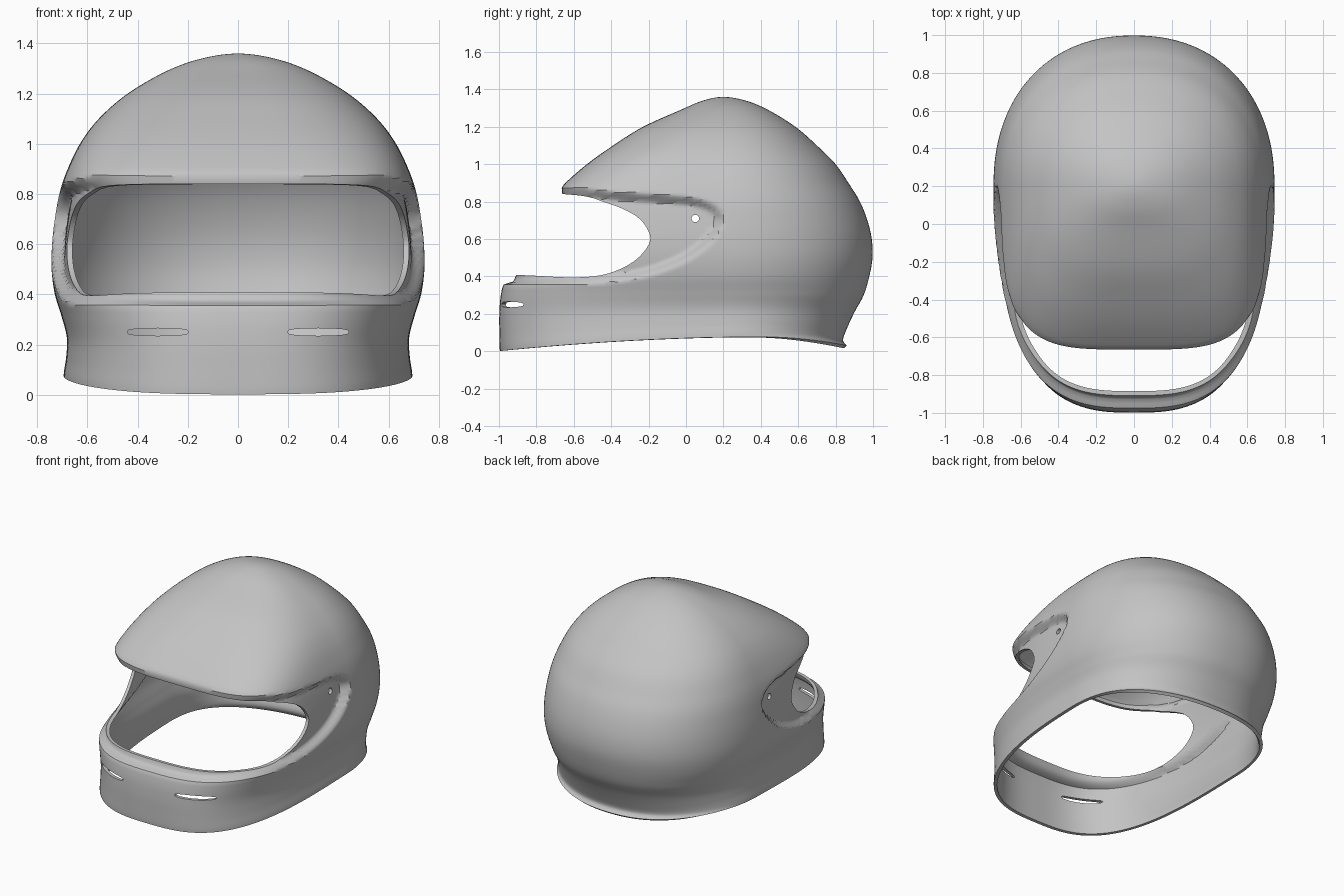
import bpy, bmesh, math
from mathutils import Vector

if "Cube" in bpy.data.objects:
    bpy.data.objects.remove(bpy.data.objects["Cube"], do_unlink=True)


def catmull(p0, p1, p2, p3, t):
    return [0.5 * (2 * b + (c - a) * t + (2 * a - 5 * b + 4 * c - d) * t * t
                   + (3 * b - a - 3 * c + d) * t ** 3)
            for a, b, c, d in zip(p0, p1, p2, p3)]


def smooth(keys, steps, tail=None):
    """Sample a smooth path through the keys."""
    k = [keys[0]] + list(keys) + [tail or keys[-1]]
    out = [catmull(*k[i:i + 4], s / steps) for i in range(len(keys) - 1) for s in range(steps)]
    return out + [list(keys[-1])]


def make_object(name, bm, material=None):
    mesh = bpy.data.meshes.new(name)
    bm.to_mesh(mesh)
    bm.free()
    obj = bpy.data.objects.new(name, mesh)
    bpy.context.collection.objects.link(obj)
    if material:
        mesh.materials.append(material)
    return obj


def prism(name, points, axis, start, end):
    """Extrude a closed outline along an axis to make a cutter."""
    bm = bmesh.new()
    face = bm.faces.new([bm.verts.new(p) for p in points])
    bmesh.ops.translate(bm, verts=bm.verts[:], vec=axis * start)
    ext = bmesh.ops.extrude_face_region(bm, geom=[face])
    new = [v for v in ext["geom"] if isinstance(v, bmesh.types.BMVert)]
    bmesh.ops.translate(bm, verts=new, vec=axis * (end - start))
    bmesh.ops.recalc_face_normals(bm, faces=bm.faces[:])
    obj = make_object(name, bm)
    obj.hide_render = True
    return obj


grey = bpy.data.materials.new("plain grey")
grey.use_nodes = True
grey.diffuse_color = (0.55, 0.55, 0.55, 1)
grey.node_tree.nodes["Principled BSDF"].inputs["Base Color"].default_value = grey.diffuse_color

# Shell levels: height, half width, front y, back y, front squareness
LEVELS = [
    (0, .695, -.995, .86, 2.9), (.03, .693, -.997, .84, 2.9), (.1, .685, -.998, .86, 2.9),
    (.2, .682, -.998, .90, 2.9), (.3, .70, -.99, .95, 2.9), (.4, .73, -.965, .98, 2.9),
    (.5, .743, -.92, .997, 3), (.6, .741, -.86, .993, 3.2), (.7, .73, -.79, .97, 3.4),
    (.8, .712, -.73, .93, 3.7), (.89, .683, -.655, .875, 4), (1, .63, -.53, .80, 3.6),
    (1.1, .555, -.39, .70, 3.2), (1.2, .44, -.23, .585, 2.8), (1.29, .285, -.03, .44, 2.5),
    (1.34, .145, .09, .32, 2.2), (1.36, 0, .2, .2, 2)]
MID_Y = .2

# Side outlines (y, z) of the visor recess and of the face opening
RECESS = smooth([(-1.4, .35), (-.95, .35), (-.6, .355), (-.4, .365), (-.2, .40), (0, .48),
                 (.14, .59), (.2, .70), (.16, .78), (.05, .825), (-.1, .84), (-.4, .86),
                 (-.65, .885), (-1.4, .89)], 4)
OPENING = smooth([(-1.4, .42), (-.9, .408), (-.6, .395), (-.42, .415), (-.28, .48),
                  (-.2, .57), (-.2, .64), (-.27, .725), (-.43, .795), (-.65, .84),
                  (-1.4, .86)], 6)
RECESS_DEPTH, RECESS_RAMP = .05, .045


def rim_height(y):
    return .077 - .04 * max(0, .4 - y) ** 1.9 - .22 * max(0, y - .4) ** 2


def recess_amount(y, z):
    """Zero outside the recess, ramping to one inside it."""
    inside, dist = False, 9
    for (ay, az), (by, bz) in zip(RECESS, RECESS[1:] + RECESS[:1]):
        if (az > z) != (bz > z) and y < ay + (z - az) * (by - ay) / (bz - az):
            inside = not inside
        dy, dz = by - ay, bz - az
        t = max(0, min(1, ((y - ay) * dy + (z - az) * dz) / (dy * dy + dz * dz)))
        dist = min(dist, math.hypot(y - ay - t * dy, z - az - t * dz))
    t = min(1, dist / RECESS_RAMP) if inside else 0
    return t * t * (3 - 2 * t)


# Helmet shell: stacked rounded sections closed at the crown
SEG = 240
z, w, f, b, n = LEVELS[-2]
rows = smooth(LEVELS, 7, (z, -w, b, f, n))[:-1]
bm = bmesh.new()
rings = []
for z, w, front, back, n_front in rows:
    ring = []
    mid = MID_Y
    for i in range(SEG):
        a = 2 * math.pi * i / SEG
        c, s = math.cos(a), math.sin(a)
        n = 2.2 if s > 0 else n_front
        r = (abs(c) ** n + abs(s) ** n) ** (-1 / n)
        y = mid + r * s * ((back - mid) if s > 0 else (mid - front))
        lift = rim_height(y) * max(0, 1 - z / .3)
        ring.append(bm.verts.new((w * r * c, y, z + lift)))
    rings.append(ring)
for lo, hi in zip(rings, rings[1:]):
    for i in range(SEG):
        j = (i + 1) % SEG
        bm.faces.new((lo[i], lo[j], hi[j], hi[i]))
crown = bm.verts.new((0, MID_Y, LEVELS[-1][0]))
for i in range(SEG):
    bm.faces.new((rings[-1][i], rings[-1][(i + 1) % SEG], crown))
bm.normal_update()

# Press the visor recess into the shell
moves = [(v, v.normal * RECESS_DEPTH * recess_amount(v.co.y, v.co.z))
         for v in bm.verts if v.co.y < .25 and .34 < v.co.z < .9]
for v, move in moves:
    v.co -= move
shell = make_object("helmet_shell", bm, grey)
solid = shell.modifiers.new("thickness", "SOLIDIFY")
solid.thickness = .022
solid.offset = -1

# Cutters: face opening, chin vents, visor pivot holes
X, Y = Vector((1, 0, 0)), Vector((0, 1, 0))
circle = [(math.cos(math.tau * i / 24), math.sin(math.tau * i / 24)) for i in range(24)]
cutters = [prism("opening_cutter", [(0, y, z) for y, z in OPENING], X, -1, 1),
           prism("pivot_cutter", [(0, .05 + .02 * c, .71 + .02 * s) for c, s in circle], X, -1, 1)]
for side in (-1, 1):
    slot = [(side * .32 + .122 * c, 0, .25 + .015 * math.copysign(abs(s) ** .6, s))
            for c, s in circle]
    cutters.append(prism("vent_cutter", slot, Y, -1.2, -.6))
for cutter in cutters:
    cut = shell.modifiers.new(cutter.name, "BOOLEAN")
    cut.operation = "DIFFERENCE"
    cut.solver = "EXACT"
    cut.object = cutter

bpy.context.view_layer.objects.active = shell
shell.select_set(True)
for mod in list(shell.modifiers):
    bpy.ops.object.modifier_apply(modifier=mod.name)
for cutter in cutters:
    bpy.data.objects.remove(cutter, do_unlink=True)
for obj in bpy.context.selected_objects:
    obj.select_set(obj == shell)
bpy.ops.object.shade_smooth_by_angle(angle=math.radians(35))
